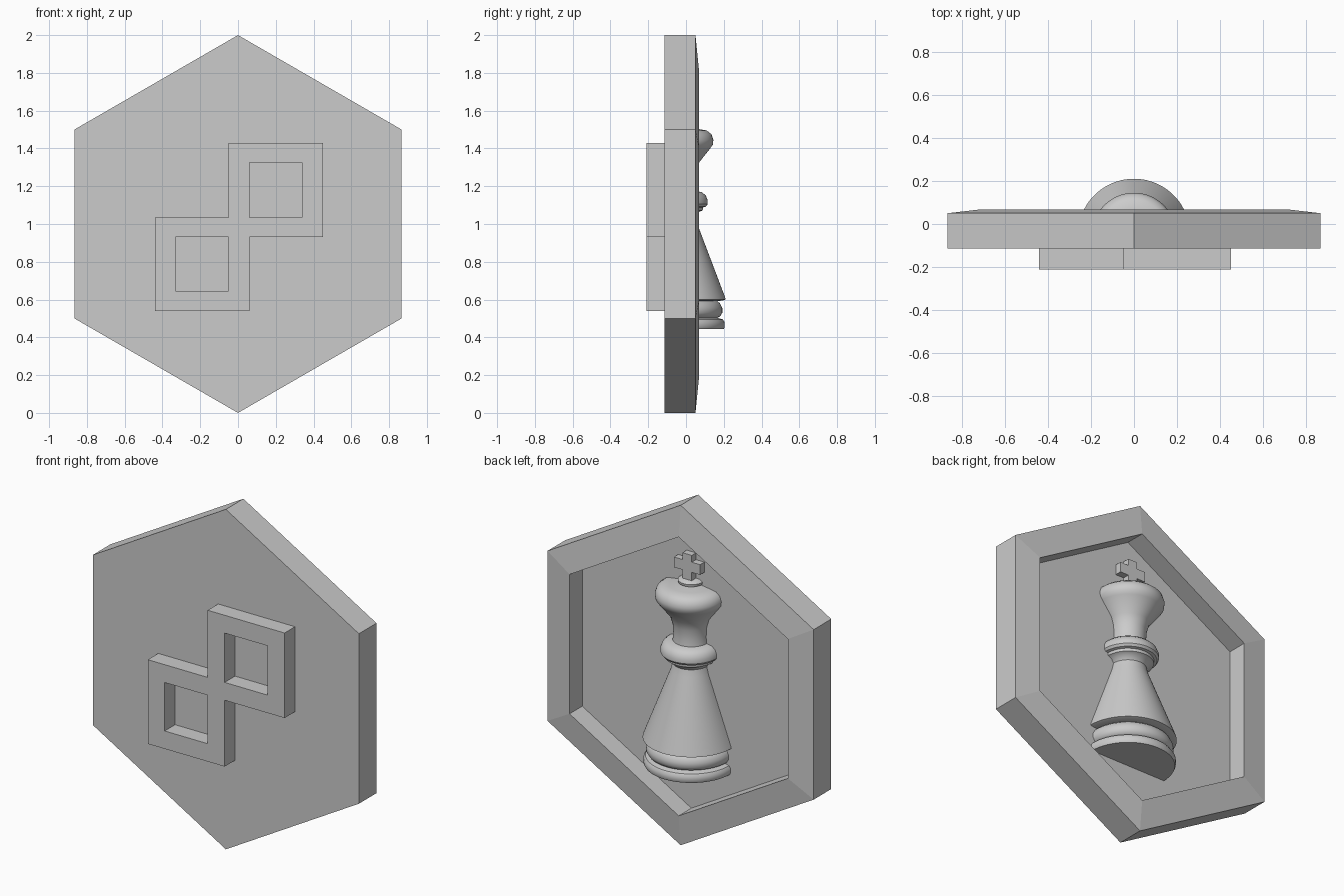
import bpy, bmesh, math

if "Cube" in bpy.data.objects:
    bpy.data.objects.remove(bpy.data.objects["Cube"])


def make_object(name, verts, faces, smooth=False):
    bm = bmesh.new()
    vs = [bm.verts.new(v) for v in verts]
    for f in faces:
        bm.faces.new([vs[i] for i in f])
    bmesh.ops.remove_doubles(bm, verts=bm.verts, dist=1e-5)
    bmesh.ops.recalc_face_normals(bm, faces=bm.faces)
    me = bpy.data.meshes.new(name)
    bm.to_mesh(me)
    bm.free()
    ob = bpy.data.objects.new(name, me)
    bpy.context.collection.objects.link(ob)
    if smooth:
        bpy.ops.object.select_all(action='DESELECT')
        bpy.context.view_layer.objects.active = ob
        ob.select_set(True)
        bpy.ops.object.shade_smooth_by_angle(angle=math.radians(35))
    return ob


def extrude_cells(name, xs, zs, cells, y0, y1):
    """Solid made of filled grid cells; walls only where a neighbour is empty."""
    verts, faces = [], []

    def quad(*pts):
        faces.append(range(len(verts), len(verts) + 4))
        verts.extend(pts)

    for i, j in cells:
        a, b, c, d = xs[i], xs[i + 1], zs[j], zs[j + 1]
        for y in (y0, y1):
            quad((a, y, c), (b, y, c), (b, y, d), (a, y, d))
        sides = {(-1, 0): ((a, c), (a, d)), (1, 0): ((b, c), (b, d)),
                 (0, -1): ((a, c), (b, c)), (0, 1): ((a, d), (b, d))}
        for (di, dj), (p, q) in sides.items():
            if (i + di, j + dj) not in cells:
                quad((p[0], y0, p[1]), (q[0], y0, q[1]),
                     (q[0], y1, q[1]), (p[0], y1, p[1]))
    return make_object(name, verts, faces)


FLOOR = -0.05

# Hexagonal plaque with sloped rim and recessed back
rings = [(1.0, -0.113), (1.0, 0.05), (0.82, 0.068), (0.82, FLOOR)]
verts = [(r * math.sin(k * math.pi / 3), y, 1 + r * math.cos(k * math.pi / 3))
         for r, y in rings for k in range(6)]
faces = [(6 * r + k, 6 * r + (k + 1) % 6, 6 * r + 6 + (k + 1) % 6, 6 * r + 6 + k)
         for r in range(3) for k in range(6)]
faces += [range(6), range(18, 24)]
make_object("hexagon_plaque", verts, faces)

# Two joined square frames on the front
xs = [-0.44, -0.33, -0.05, 0.06, 0.34, 0.45]
zs = [0.54, 0.645, 0.93, 1.035, 1.325, 1.43]
cells = {(o + i, o + j) for o in (0, 2) for i in range(3) for j in range(3)
         if (i, j) != (1, 1)}
extrude_cells("square_frames", xs, zs, cells, -0.21, -0.113)

# Half-round chess king in the recess: profile (radius, height)
profile = [(0, .445), (.25, .445), (.255, .455), (.255, .48), (.245, .495), (.215, .503),
           (.23, .51), (.242, .53), (.242, .555), (.23, .58), (.215, .592),
           (.245, .595), (.26, .6), (.257, .612), (.11, 1.0), (.1, 1.04),
           (.115, 1.062), (.138, 1.072), (.14, 1.088), (.155, 1.092), (.165, 1.105),
           (.165, 1.125), (.155, 1.15), (.135, 1.168), (.1, 1.175),
           (.096, 1.21), (.1, 1.27), (.115, 1.32), (.178, 1.4), (.192, 1.42),
           (.195, 1.445), (.185, 1.475), (.16, 1.495), (.12, 1.502), (.055, 1.51),
           (.07, 1.514), (.072, 1.528), (.055, 1.54), (0, 1.543)]
N = 40
verts = [(r * math.cos(math.pi * k / N), FLOOR + r * math.sin(math.pi * k / N), z)
         for r, z in profile for k in range(N + 1)]
W = N + 1
faces = []
for i in range(len(profile) - 1):
    for k in range(N):
        a, b, c, d = i * W + k, i * W + k + 1, (i + 1) * W + k + 1, (i + 1) * W + k
        if profile[i][0] == 0:
            faces.append((a, c, d))
        elif profile[i + 1][0] == 0:
            faces.append((a, b, d))
        else:
            faces.append((a, b, c, d))
make_object("chess_king", verts, faces, smooth=True)

# Cross finial
extrude_cells("king_cross", [-.085, -.03, .03, .085], [1.535, 1.59, 1.65, 1.69],
              {(1, 0), (0, 1), (1, 1), (2, 1), (1, 2)}, FLOOR, -0.01)
